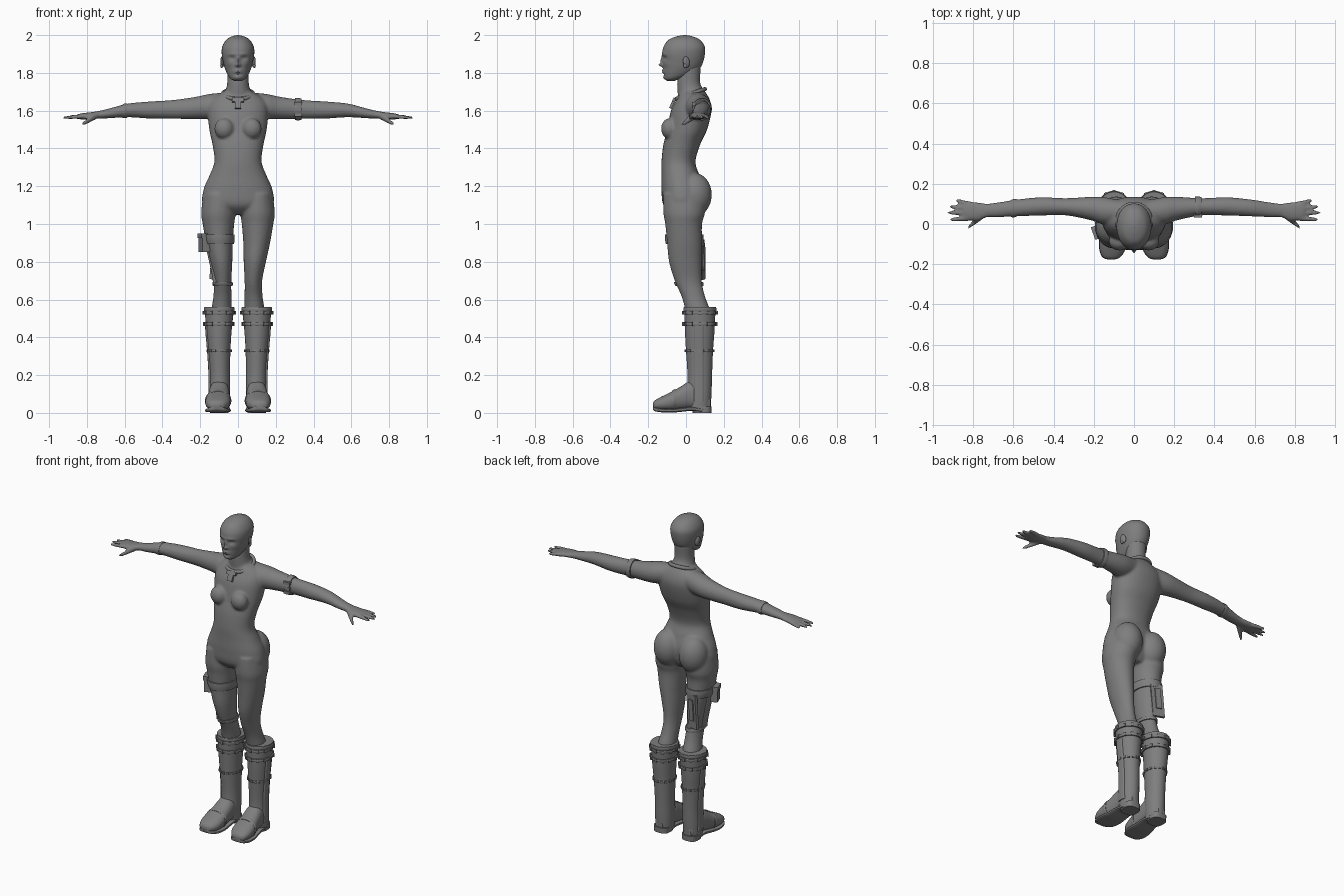
import bpy, bmesh, math
from mathutils import Matrix, Vector, Euler

if "Cube" in bpy.data.objects:
    bpy.data.objects.remove(bpy.data.objects["Cube"], do_unlink=True)

GREY = (0.21, 0.21, 0.21, 1)
grey = bpy.data.materials.new("plain grey")
grey.diffuse_color = GREY
grey.use_nodes = True
grey.node_tree.nodes["Principled BSDF"].inputs["Base Color"].default_value = GREY


def dense(rows, steps=5):
    """Smooth curve through section rows (position, low a, high a, low b, high b)."""
    pts = [rows[0]] + list(rows) + [rows[-1]]
    out = []
    for p, q, r, s in zip(pts, pts[1:], pts[2:], pts[3:]):
        for k in range(steps):
            t = k / steps
            out.append(tuple(b + t * (c - a) / 2 + t * t * (a - 2.5 * b + 2 * c - d / 2)
                             + t ** 3 * (1.5 * (b - c) + (d - a) / 2)
                             for a, b, c, d in zip(p, q, r, s)))
    return out + [tuple(rows[-1])]


def section(rows, pos):
    """Section of a limb at one position along its axis."""
    line = sorted(dense(rows))
    for p, q in zip(line, line[1:]):
        if p[0] <= pos <= q[0]:
            t = (pos - p[0]) / max(q[0] - p[0], 1e-6)
            return [a + t * (b - a) for a, b in zip(p, q)]
    return list(line[-1])


def loft(bm, axis, rows, side=1, segs=32, power=2):
    """Closed tube of rounded sections stacked along an axis."""
    i = "xyz".index(axis)
    j, k = [n for n in range(3) if n != i]
    rings = []
    for pos, a0, a1, b0, b1 in rows:
        ring = []
        for n in range(segs):
            t = math.tau * n / segs
            c, s = math.cos(t), math.sin(t)
            co = Vector()
            co[i] = pos
            co[j] = (a0 + a1) / 2 + (a1 - a0) / 2 * math.copysign(abs(c) ** (2 / power), c)
            co[k] = (b0 + b1) / 2 + (b1 - b0) / 2 * math.copysign(abs(s) ** (2 / power), s)
            co.x *= side
            ring.append(bm.verts.new(co))
        rings.append(ring)
    for lo, hi in zip(rings, rings[1:]):
        for n in range(segs):
            m = (n + 1) % segs
            bm.faces.new((lo[n], lo[m], hi[m], hi[n]))
    bm.faces.new(rings[0])
    bm.faces.new(rings[-1])


def ball(bm, at, size, rot=(0, 0, 0)):
    m = Matrix.LocRotScale(Vector(at), Euler(rot), Vector(size))
    bmesh.ops.create_uvsphere(bm, u_segments=24, v_segments=16, radius=1, matrix=m)


def box(bm, at, size, rot=(0, 0, 0)):
    m = Matrix.LocRotScale(Vector(at), Euler(rot), Vector(size))
    bmesh.ops.create_cube(bm, size=1, matrix=m)


def finger(bm, start, end, r0, r1, side):
    """Tapered round-ended digit."""
    a, b = Vector(start), Vector(end)
    rows = []
    for t, scale in ((0, 1), (.35, 1), (.7, 1), (.9, .9), (.97, .6), (1, .2)):
        p, r = a.lerp(b, t), (r0 + (r1 - r0) * t) * scale
        rows.append((p.x, p.y - r, p.y + r, p.z - r, p.z + r))
    loft(bm, "x", rows, side, 16)


def finish(name, bm):
    bmesh.ops.recalc_face_normals(bm, faces=bm.faces)
    mesh = bpy.data.meshes.new(name)
    bm.to_mesh(mesh)
    bm.free()
    mesh.materials.append(grey)
    ob = bpy.data.objects.new(name, mesh)
    bpy.context.collection.objects.link(ob)
    ob.select_set(True)
    return ob


def band(name, axis, rows, lo, hi, out, side=1, studs=0):
    """Strap that hugs a limb between two positions."""
    bm = bmesh.new()
    ring = []
    for k in range(4):
        p, a0, a1, b0, b1 = section(rows, lo + (hi - lo) * k / 3)
        grow = out if k in (1, 2) else out - 0.002
        ring.append((p, a0 - grow, a1 + grow, b0 - grow, b1 + grow))
    loft(bm, axis, ring, side, 40)
    p, a0, a1, b0, b1 = ring[1]
    for k in range(studs):
        t = math.tau * k / studs
        box(bm, (side * ((a0 + a1) / 2 + (a1 - a0) / 2 * math.cos(t)),
                 (b0 + b1) / 2 + (b1 - b0) / 2 * math.sin(t), (lo + hi) / 2),
            (0.008, 0.014, (hi - lo) * 1.3), (0, 0, side * t))
    finish(name, bm)


def strip(name, rows, lo, hi, y0, y1, out, side):
    """Flat strip running down the outside of a leg."""
    bm = bmesh.new()
    cuts = [section(rows, lo + (hi - lo) * k / 8) for k in range(9)]
    loft(bm, "z", [(c[0], c[2] - 0.03, c[2] + out, y0, y1) for c in cuts], side, 24, 5)
    finish(name, bm)


# Section tables
torso = [(z, -w, w, f, b) for z, w, f, b in (
    (1.71, .06, -.03, .095), (1.66, .14, -.05, .125), (1.6, .16, -.08, .135),
    (1.5, .152, -.1, .112), (1.42, .135, -.12, .075), (1.33, .125, -.13, .05),
    (1.26, .15, -.13, .07), (1.18, .183, -.13, .09), (1.1, .18, -.12, .08),
    (1.05, .06, -.07, .05))]
neck = [(z, -w, w, f, b) for z, w, f, b in (
    (1.62, .09, -.04, .11), (1.7, .068, -.045, .095), (1.75, .057, -.047, .075),
    (1.84, .058, -.04, .08))]
leg = [(1.16, .02, .183, -.12, .1), (1.06, .013, .195, -.12, .1), (1, .02, .187, -.11, .085),
       (.9, .028, .17, -.1, .085), (.8, .03, .148, -.09, .083), (.7, .035, .128, -.06, .083),
       (.62, .035, .13, -.025, .1), (.55, .035, .14, -.005, .125), (.5, .04, .14, 0, .13)]
arm = [(.04, .01, .115, 1.58, 1.7), (.1, 0, .125, 1.565, 1.694), (.16, 0, .135, 1.555, 1.687),
       (.22, .02, .135, 1.555, 1.674), (.34, .043, .128, 1.557, 1.657),
       (.46, .042, .133, 1.558, 1.649), (.58, .038, .122, 1.565, 1.638),
       (.68, .033, .107, 1.56, 1.612), (.73, .033, .102, 1.558, 1.6),
       (.77, .018, .107, 1.556, 1.593), (.82, .016, .112, 1.553, 1.587),
       (.848, .02, .108, 1.556, 1.582)]
boot = [(.56, .02, .178, -.01, .158), (.5, .027, .173, -.008, .154), (.42, .035, .168, -.005, .15),
        (.33, .04, .16, 0, .143), (.2, .043, .152, .008, .138), (.1, .042, .153, .004, .135),
        (.02, .045, .15, .01, .13)]
foot = [(-.176, .095, .13, .026, .05), (-.165, .07, .155, .018, .066), (-.13, .047, .17, .012, .086),
        (-.08, .04, .172, .01, .11), (-.03, .043, .162, .014, .138), (.03, .045, .153, .02, .17),
        (.09, .05, .148, .012, .14), (.13, .075, .125, .012, .08)]

# Collar with hanging tab
bpy.ops.mesh.primitive_torus_add(location=(0, .024, 1.688), rotation=(.33, 0, 0), major_radius=.08,
                                 minor_radius=.011, major_segments=48, minor_segments=12)
collar = bpy.context.object
collar.name = "collar"
collar.data.materials.append(grey)
bm = bmesh.new()
box(bm, (0, -.063, 1.656), (.062, .016, .022), (-.45, 0, 0))
box(bm, (0, -.074, 1.632), (.034, .014, .045), (-.45, 0, 0))
finish("collar_tab", bm)

# Head with a face pushed in and out of the skull
bm = bmesh.new()
skull = [(z, -w, w, f, b) for z, w, f, b in (
    (1.758, .02, -.1, -.06), (1.768, .038, -.112, -.03), (1.785, .052, -.118, .02),
    (1.815, .066, -.121, .065), (1.85, .077, -.122, .088), (1.9, .086, -.126, .1),
    (1.94, .083, -.118, .099), (1.975, .062, -.092, .074), (1.993, .033, -.05, .036),
    (2, .004, -.012, 0))]
loft(bm, "z", dense(skull, 8), segs=96, power=2.1)
features = [(0, 1.864, .009, .02, -.012), (0, 1.842, .013, .009, -.02),
            (0, 1.808, .02, .009, -.009), (0, 1.808, .02, .0025, .005),
            (0, 1.792, .02, .006, .004), (0, 1.774, .018, .01, -.005)]
for s in (-1, 1):
    features += [(s * .032, 1.878, .018, .011, .01), (s * .03, 1.9, .025, .008, -.004),
                 (s * .045, 1.848, .02, .015, -.004)]
for v in bm.verts:
    if v.co.y < -.03:
        x, y, z = v.co
        v.co.y = y + sum(d * math.exp(-((x - cx) / rx) ** 2 - ((z - cz) / rz) ** 2)
                         for cx, cz, rx, rz, d in features)
finish("head", bm)
for s, word in ((-1, "right"), (1, "left")):
    bm = bmesh.new()
    ball(bm, (s * .032, -.094, 1.878), (.014, .013, .0085))
    finish(word + "_eye", bm)
    bm = bmesh.new()
    ball(bm, (s * .083, .002, 1.858), (.009, .018, .029), (.2, 0, s * .35))
    ball(bm, (s * .087, -.004, 1.838), (.007, .01, .012))
    finish(word + "_ear", bm)

    # Boots
    bm = bmesh.new()
    loft(bm, "z", dense(boot), s, 40)
    finish(word + "_boot_shaft", bm)
    bm = bmesh.new()
    loft(bm, "y", dense(foot), s, 40, 2.3)
    finish(word + "_boot_foot", bm)
    bm = bmesh.new()
    loft(bm, "y", [(p, a - .002, b + .002, max(c - .009, .003), c + .012)
                   for p, a, b, c, d in dense(foot)], s, 24, 4)
    loft(bm, "z", [(0, .05, .148, .035, .134), (.035, .048, .15, .03, .136)], s, 32, 3)
    finish(word + "_boot_sole", bm)
    band(word + "_boot_cuff", "z", boot, .535, .558, .004, s)
    band(word + "_boot_top_strap", "z", boot, .522, .538, .009, s, 12)
    band(word + "_boot_lower_strap", "z", boot, .463, .479, .009, s, 12)
    band(word + "_boot_seam", "z", boot, .325, .335, .003, s, 16)
    band(word + "_boot_instep_strap", "y", foot, -.075, -.055, .005, s)
    strip(word + "_boot_side_strip", boot, .06, .46, .042, .094, .004, s)

# Thigh holster on the right leg
band("thigh_strap", "z", leg, .895, .945, .009, -1)
band("knee_strap", "z", leg, .672, .694, .008, -1)
strip("holster_side_strap", leg, .68, .92, -.035, .02, .005, -1)
bm = bmesh.new()
box(bm, (-.178, -.04, .9), (.042, .06, .095), (0, 0, .35))
box(bm, (-.182, -.04, .938), (.046, .066, .026), (0, 0, .35))
finish("thigh_pouch", bm)
bm = bmesh.new()
box(bm, (-.105, .083, .81), (.075, .018, .21), (0, .08, -.25))
box(bm, (-.105, .09, .82), (.035, .018, .13), (0, .08, -.25))
finish("holster_back_plate", bm)

# Arm bands
band("left_armband", "x", arm, .303, .335, .008)
bm = bmesh.new()
for dz in (-.03, 0, .03):
    box(bm, (.319, .043, 1.607 + dz), (.04, .02, .018))
finish("armband_buckles", bm)
band("right_bracelet", "x", arm, .585, .612, .004, -1)
bpy.ops.object.shade_smooth_by_angle(angle=math.radians(40))

# Body: overlapping masses fused into one skin
bm = bmesh.new()
loft(bm, "z", dense(torso), power=2.2)
loft(bm, "z", dense(neck))
for s in (-1, 1):
    loft(bm, "z", dense(leg), s)
    loft(bm, "x", dense(arm), s)
    ball(bm, (s * .088, .045, 1.155), (.088, .092, .115))
    ball(bm, (s * .073, -.088, 1.505), (.052, .044, .055))
    for y0, x1, y1 in ((.1, .888, .118), (.077, .921, .087), (.052, .93, .057), (.028, .917, .022)):
        finger(bm, (.81, y0, 1.57), (x1, y1, 1.563), .0125, .0095, s)
    finger(bm, (.75, .045, 1.574), (.828, -.02, 1.526), .02, .011, s)
body = finish("body", bm)
fuse = body.modifiers.new("fuse", "REMESH")
fuse.mode, fuse.voxel_size, fuse.use_smooth_shade = "VOXEL", 0.008, True
soften = body.modifiers.new("soften", "SMOOTH")
soften.factor, soften.iterations = 0.5, 4
